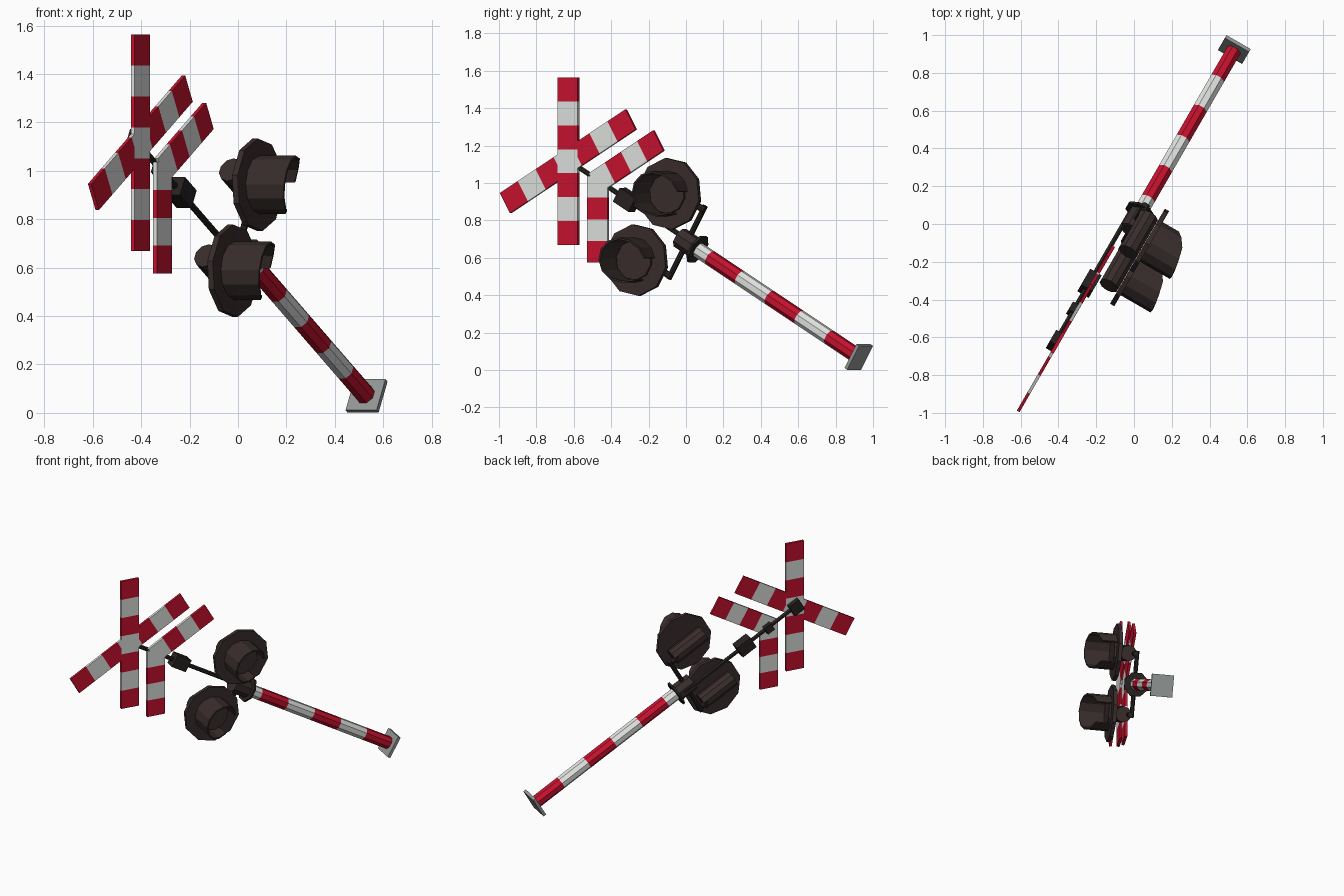
import bpy, bmesh, math
from mathutils import Matrix, Vector

if "Cube" in bpy.data.objects:
    bpy.data.objects.remove(bpy.data.objects["Cube"], do_unlink=True)


def material(name, rgb):
    m = bpy.data.materials.new(name)
    m.use_nodes = True
    m.diffuse_color = (*rgb, 1)
    m.node_tree.nodes["Principled BSDF"].inputs["Base Color"].default_value = (*rgb, 1)
    return m


RED = material("signal red", (0.57, 0.006, 0.027))
WHITE = material("off white", (0.74, 0.76, 0.74))
GREY = material("base grey", (0.29, 0.31, 0.3))
BROWN = material("dark brown", (0.04, 0.026, 0.025))
BLACK = material("soft black", (0.02, 0.016, 0.015))

# Tilted frame of the signal: x across, y backwards, z along the pole
turn = Matrix.Rotation(math.radians(-30), 4, 'Z') @ Matrix.Rotation(math.radians(-60), 4, 'Y')
FORWARD = Vector((math.cos(math.radians(30)), -0.5, 0))
UP = Vector((-0.433, -0.75, 0.5))
SIDE = (-FORWARD).cross(UP)
FRAME = Matrix.Translation((0.531, 0.9235, 0.07)) @ Matrix((SIDE, -FORWARD, UP)).transposed().to_4x4()


def finish(name, bm, mats):
    bmesh.ops.recalc_face_normals(bm, faces=bm.faces)
    me = bpy.data.meshes.new(name)
    bm.to_mesh(me)
    bm.free()
    for m in mats:
        me.materials.append(m)
    ob = bpy.data.objects.new(name, me)
    bpy.context.collection.objects.link(ob)
    ob.matrix_world = FRAME
    return ob


def box_mesh(size, centre):
    bm = bmesh.new()
    bmesh.ops.create_cube(bm, size=1, matrix=Matrix.Translation(centre) @ Matrix.Diagonal((*size, 1)))
    return bm


def tube_mesh(radius, length, centre, axis='Z', sides=8):
    rot = {'Z': Matrix(), 'X': Matrix.Rotation(math.pi / 2, 4, 'Y'),
           'Y': Matrix.Rotation(math.pi / 2, 4, 'X')}[axis]
    spin = Matrix.Rotation(math.pi / sides, 4, 'Z')
    bm = bmesh.new()
    bmesh.ops.create_cone(bm, cap_ends=True, segments=sides, radius1=radius, radius2=radius,
                          depth=length, matrix=Matrix.Translation(centre) @ rot @ spin)
    return bm


def stripe(bm, axis, step, count):
    """Cut bands along an axis from zero and alternate the two materials."""
    normal = Vector((0, 0, 0))
    normal[axis] = 1
    for i in range(1, count):
        bmesh.ops.bisect_plane(bm, geom=bm.verts[:] + bm.edges[:] + bm.faces[:],
                               plane_co=normal * step * i, plane_no=normal)
    for f in bm.faces:
        band = int(f.calc_center_median()[axis] / step)
        f.material_index = min(max(band, 0), count - 1) % 2


# Base and striped pole
finish("base_plate", box_mesh((0.148, 0.148, 0.02), (0, 0, 0)), [GREY])
bm = tube_mesh(0.042, 1.15, (0, 0, 0.58))
stripe(bm, 2, 0.212, 6)
finish("striped_pole", bm, [RED, WHITE])

# Collar, flange, lamp crossbar and the thin upper mast
finish("pole_collar", tube_mesh(0.058, 0.13, (0, 0, 1.21)), [BROWN])
finish("collar_flange", tube_mesh(0.085, 0.014, (0, 0, 1.15)), [BLACK])
finish("lamp_crossbar", tube_mesh(0.015, 0.45, (0, 0, 1.225), 'X'), [BLACK])
finish("upper_mast", tube_mesh(0.014, 0.93, (0, 0.047, 1.655), 'Z', 6), [BLACK])
finish("mast_box", box_mesh((0.085, 0.07, 0.11), (0, 0.045, 1.68)), [BLACK])
finish("lower_sign_clamp", box_mesh((0.055, 0.035, 0.055), (0, 0.055, 1.87)), [BLACK])
finish("upper_sign_clamp", box_mesh((0.085, 0.035, 0.08), (0, 0.057, 2.092)), [BLACK])


# Striped sign boards, each starting at its outer end
def board(name, start, angle, length, bands, thickness=0.018):
    bm = box_mesh((length, thickness, 0.125), (length / 2, 0, 0))
    stripe(bm, 0, length / bands, bands)
    bm.transform(Matrix.Translation((start[0], 0.033, start[1])) @ Matrix.Rotation(math.radians(angle), 4, 'Y'))
    finish(name, bm, [RED, WHITE])


for side, label, angle, thick in ((-1, "right", -30, 0.018), (1, "left", -150, 0.0165)):
    board("cross_board_" + label, (side * 0.3875, 2.092 - 0.2237), angle, 0.895, 7, thick)
    board("chevron_board_" + label, (side * 0.376, 1.663), angle, 0.46, 4)


# Lamps with backing disc, rear housing, lens and hood
def hood(name, x, z):
    radius, steps = 0.116, 10
    bm = bmesh.new()
    rows = []
    for i in range(steps + 1):
        a = math.radians(-55 + 290 * i / steps)
        c, s = math.cos(a), math.sin(a)
        reach = 0.285 + (0.03 * s if s > 0 else 0.07 * s)
        rows.append([bm.verts.new((x + radius * c, -y, z + radius * s)) for y in (0.12, reach)])
    for (a, b), (c, d) in zip(rows, rows[1:]):
        bm.faces.new((a, b, d, c))
    ob = finish(name, bm, [BROWN])
    mod = ob.modifiers.new("thickness", 'SOLIDIFY')
    mod.thickness = 0.01
    mod.offset = 0


for side, label in ((-1, "right"), (1, "left")):
    x, z = side * 0.205, 1.39
    finish("lamp_disc_" + label, tube_mesh(0.192, 0.026, (x, -0.116, z), 'Y', 10), [BROWN])
    finish("lamp_housing_" + label, tube_mesh(0.054, 0.25, (x, -0.05, z), 'Z', 10), [BROWN])
    finish("lamp_post_" + label, tube_mesh(0.018, 0.08, (x, -0.012, 1.25)), [BLACK])
    finish("lamp_lens_" + label, tube_mesh(0.108, 0.02, (x, -0.135, z), 'Y', 10), [BROWN])
    hood("lamp_hood_" + label, x, z)
